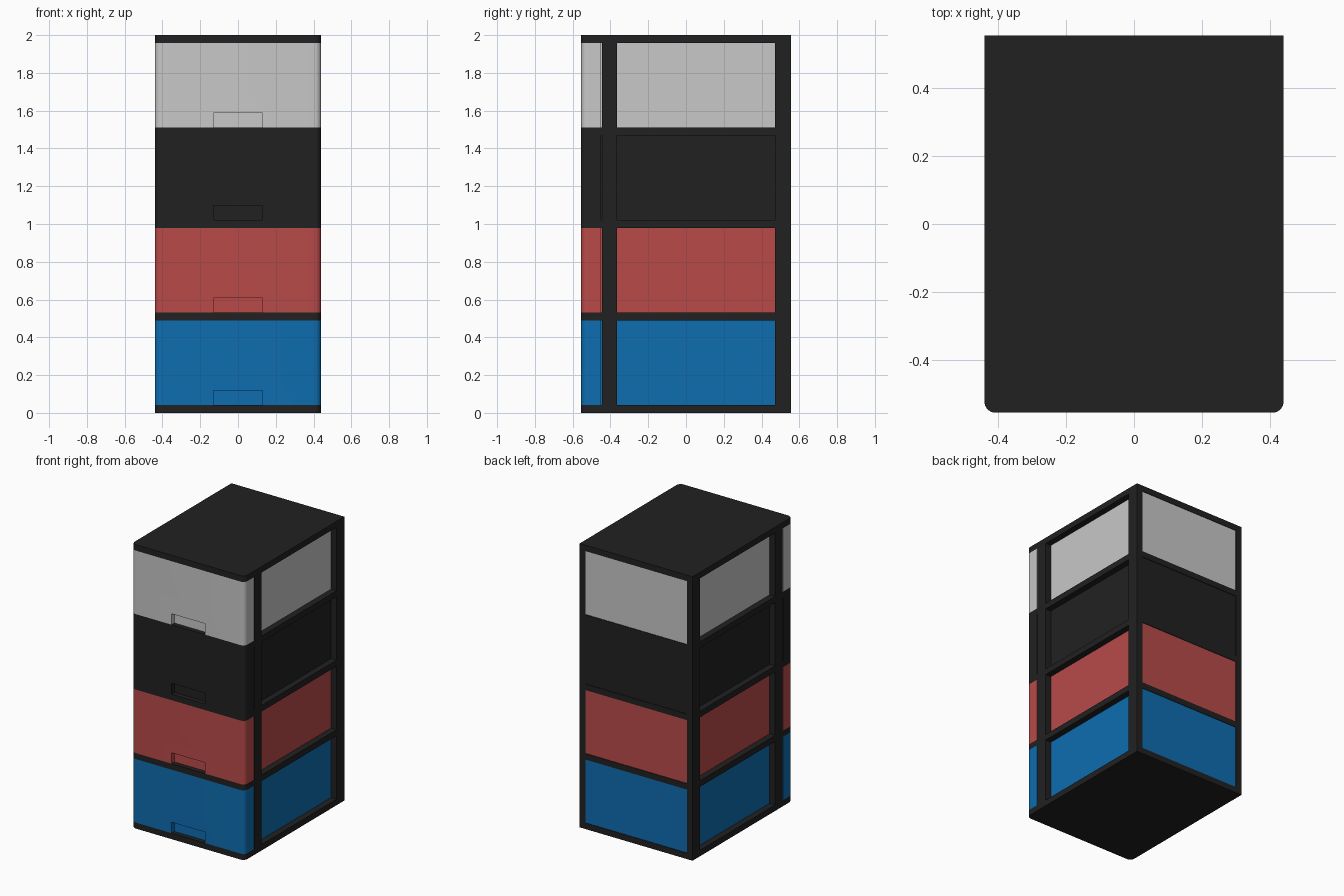
import bpy, bmesh, math

if "Cube" in bpy.data.objects:
    bpy.data.objects.remove(bpy.data.objects["Cube"])

# Overall sizes
W, D = 0.44, 0.555            # half width, half depth
SHELF, PITCH = 0.042, 0.4895  # shelf thickness, level spacing
INNER = 0.396                 # half width of the drawer bodies
FRONT_BACK = -0.449           # rear of the drawer fronts
R = 0.033                     # front corner radius


def material(name, rgb):
    m = bpy.data.materials.new(name)
    m.diffuse_color = (*rgb, 1)
    m.use_nodes = True
    m.node_tree.nodes["Principled BSDF"].inputs["Base Color"].default_value = m.diffuse_color
    return m


black = material("black plastic", (0.0152, 0.0152, 0.0152))
white = material("light grey plastic", (0.578, 0.578, 0.578))
red = material("red plastic", (0.479, 0.070, 0.067))
blue = material("blue plastic", (0.0044, 0.153, 0.434))


def prism(name, outline, z0, z1, mat):
    """Extrude an xy outline from z0 to z1."""
    bm = bmesh.new()
    face = bm.faces.new([bm.verts.new((x, y, z0)) for x, y in outline])
    ext = bmesh.ops.extrude_face_region(bm, geom=[face])
    for v in ext["geom"]:
        if isinstance(v, bmesh.types.BMVert):
            v.co.z = z1
    bmesh.ops.recalc_face_normals(bm, faces=bm.faces)
    mesh = bpy.data.meshes.new(name)
    bm.to_mesh(mesh)
    bm.free()
    mesh.materials.append(mat)
    ob = bpy.data.objects.new(name, mesh)
    bpy.context.collection.objects.link(ob)
    return ob


def box(name, x0, x1, y0, y1, z0, z1, mat):
    return prism(name, [(x0, y0), (x1, y0), (x1, y1), (x0, y1)], z0, z1, mat)


def rounded_front(y_back):
    """Rectangle whose two front corners are rounded."""
    pts = [(W, y_back), (-W, y_back)]
    for cx, start in ((-W + R, 180), (W - R, 270)):
        for i in range(9):
            a = math.radians(start + i * 90 / 8)
            pts.append((cx + R * math.cos(a), -D + R + R * math.sin(a)))
    return pts


def smooth(ob):
    ob.data.shade_smooth()
    ob.data.set_sharp_from_angle(angle=math.radians(30))


# Frame shelves
for i in range(5):
    smooth(prism(f"shelf_{i}", rounded_front(D), i * PITCH, i * PITCH + SHELF, black))

for i, mat in enumerate((blue, red, black, white)):
    z0, z1 = i * PITCH + SHELF, (i + 1) * PITCH

    # Corner posts
    for side, s in (("left", -1), ("right", 1)):
        xa, xb = sorted((s * INNER, s * W))
        box(f"front_post_{side}_{i}", xa, xb, -0.445, -0.365, z0, z1, black)
        box(f"back_post_{side}_{i}", xa, xb, 0.47, D, z0, z1, black)

    # Drawer body
    box(f"drawer_body_{i}", -INNER, INNER, FRONT_BACK, D - 0.004, z0, z1, mat)

    # Drawer front with a finger notch cut in its bottom edge
    front = prism(f"drawer_front_{i}", rounded_front(FRONT_BACK), z0, z1, mat)
    cutter = box("notch_cutter", -0.13, 0.13, -D - 0.05, -D + 0.032,
                 z0 - 0.02, z0 + 0.077, mat)
    cutter.hide_render = True
    mod = front.modifiers.new("notch", "BOOLEAN")
    mod.operation, mod.object, mod.solver = "DIFFERENCE", cutter, "EXACT"
    graph = bpy.context.evaluated_depsgraph_get()
    cut = bpy.data.meshes.new_from_object(front.evaluated_get(graph))
    front.modifiers.clear()
    front.data = cut
    bpy.data.objects.remove(cutter)
    smooth(front)
